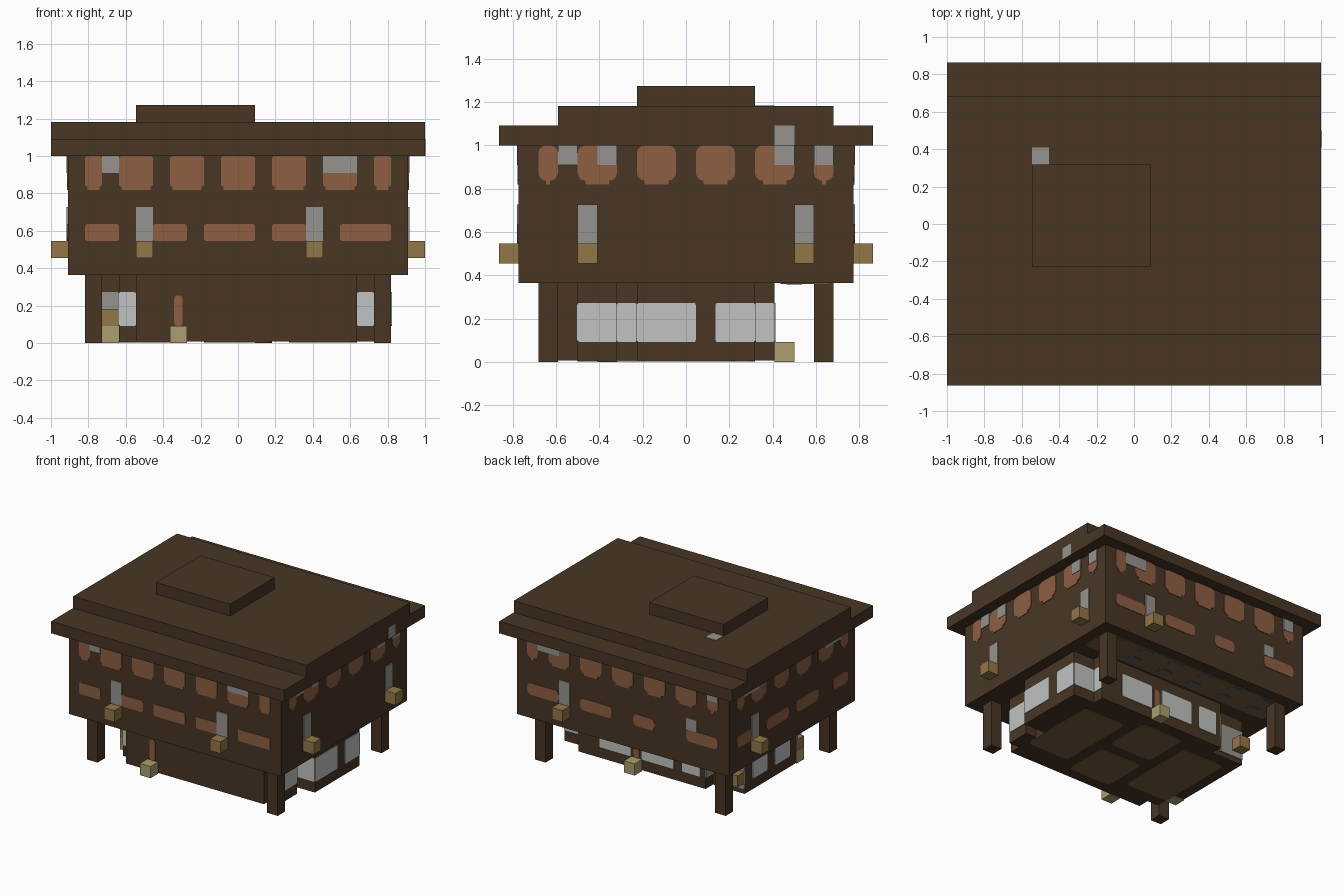
import bpy, bmesh, math
from mathutils import Vector

cube = bpy.data.objects.get("Cube")
if cube:
    bpy.data.objects.remove(cube, do_unlink=True)

U = 1 / 11  # size of one building block


def material(name, *rgb):
    m = bpy.data.materials.new(name)
    lin = [((c / 255 + 0.055) / 1.055) ** 2.4 for c in rgb] + [1]
    m.use_nodes = True
    m.diffuse_color = lin
    m.node_tree.nodes["Principled BSDF"].inputs["Base Color"].default_value = lin
    return m


WOOD = material("dark_wood", 72, 54, 37)
RUST = material("rust_shutter", 142, 94, 68)
GREY = material("stone_grey", 150, 148, 142)
GLASS = material("pale_glass", 192, 195, 193)
TAN = material("lantern_tan", 146, 119, 73)
SAND = material("lantern_sand", 172, 158, 111)
BOARD = material("floor_board", 118, 90, 60)
SLATE = material("slate", 96, 96, 97)


def grid(i, j, k):
    return Vector((i * U - 1, (j - 9.5) * U, k * U))


def finish(name, bm, mat):
    bmesh.ops.recalc_face_normals(bm, faces=bm.faces)
    me = bpy.data.meshes.new(name)
    bm.to_mesh(me)
    bm.free()
    me.materials.append(mat)
    ob = bpy.data.objects.new(name, me)
    bpy.context.collection.objects.link(ob)


def box(name, x, y, z, mat=WOOD):
    bm = bmesh.new()
    bmesh.ops.create_cube(bm, size=1)
    lo, hi = grid(x[0], y[0], z[0]), grid(x[1], y[1], z[1])
    for v in bm.verts:
        v.co = (lo + hi) / 2 + v.co * (hi - lo)
    finish(name, bm, mat)


def block(name, i, j, k, mat):
    box(name, (i, i + 1), (j, j + 1), (k, k + 1), mat)


# Each direction maps (along, up, depth) onto the block grid
SIDES = {
    "front": lambda p, a, b, d: grid(a, p - d, b),
    "back": lambda p, a, b, d: grid(a, p + d, b),
    "right": lambda p, a, b, d: grid(p + d, a, b),
    "left": lambda p, a, b, d: grid(p - d, a, b),
    "up": lambda p, a, b, d: grid(a, b, p + d),
    "down": lambda p, a, b, d: grid(a, b, p - d),
}


def panel(name, side, plane, a, b, mat, r=0, depth=0.05):
    """Thin plate with optional rounded corners."""
    pts = []
    for n, (ca, cb) in enumerate([(a[1] - r, b[1] - r), (a[0] + r, b[1] - r),
                                  (a[0] + r, b[0] + r), (a[1] - r, b[0] + r)]):
        for s in range(4 if r else 1):
            t = (n + s / 3) * math.pi / 2
            pts.append((ca + r * math.cos(t), cb + r * math.sin(t)))
    bm = bmesh.new()
    rings = [[bm.verts.new(SIDES[side](plane, u, v, d)) for u, v in pts]
             for d in (0, depth)]
    for ring in rings:
        bm.faces.new(ring)
    for n in range(len(pts)):
        m = (n + 1) % len(pts)
        bm.faces.new((rings[0][n], rings[0][m], rings[1][m], rings[1][n]))
    finish(name, bm, mat)


def patch(side, plane, a, b, mat=GREY):
    panel("grey_patch", side, plane, a, b, mat, depth=0.08)


# Roof and upper storey
box("roof_eaves", (0, 22), (0, 19), (11, 12))
box("roof_slab", (0, 22), (3, 17), (12, 13))
box("roof_cap", (5, 12), (7, 13), (13, 14))
box("upper_storey", (1, 21), (1, 18), (4, 11))

# Ground storey with stepped plan, and corner posts
for x, y in [((5, 18), (3, 4)), ((4, 19), (4, 6)), ((3, 18), (6, 7)),
             ((3, 20), (7, 13)), ((6, 18), (13, 14))]:
    box("ground_storey", x, y, (0.08, 4))
for i in (2, 19):
    for j in (2, 16):
        box("corner_post", (i, i + 1), (j, j + 1), (0, 4))

# Upper shutters
long_row = [(2, 3), (4, 6), (7, 9), (10, 12), (13, 15), (16, 18), (19, 20)]
short_row = [(2, 3), (4, 6), (7, 9), (10, 12), (13, 15), (16, 17)]
for side, plane, row, r in [("front", 1, long_row, 0.15), ("back", 18, long_row, 0.35),
                            ("right", 21, short_row, 0.4), ("left", 1, short_row, 0.4)]:
    for a in row:
        panel("upper_shutter", side, plane, a, (9.2, 11), RUST, r)
        panel("upper_shutter_sill", side, plane, (a[0] + r, a[1] - r), (9, 9.3), RUST)

# Lower shutters
for side, plane, row, r in [
        ("front", 1, [(2, 4), (6, 8), (9, 12), (13, 15), (17, 20)], 0.15),
        ("back", 18, [(2, 5), (8, 10), (12, 15), (17, 20)], 0.35),
        ("left", 1, [(2, 4), (6, 9), (10, 13), (15, 17)], 0.35)]:
    for a in row:
        panel("lower_shutter", side, plane, a, (6, 7), RUST, r)

# Wall lanterns with stone backing above
for side, plane, i, j in [("front", 1, 5, 0), ("front", 1, 15, 0), ("back", 18, 16, 18),
                          ("right", 21, 21, 4), ("right", 21, 21, 15), ("left", 1, 0, 14)]:
    block("wall_lantern", i, j, 5, TAN)
    a = i if side in ("front", "back") else j
    patch(side, plane, (a, a + 1), (6, 8))

# Weathered patches below the eaves
for side, plane, row in [("front", 1, [(3, 4), (16, 18)]),
                         ("back", 18, [(17, 19), (2, 3)]),
                         ("right", 21, [(3, 4), (5, 6), (14, 15), (16, 17)]),
                         ("left", 1, [(3, 5), (14, 16)])]:
    for a in row:
        patch(side, plane, a, (10, 11))
patch("right", 21.95, (14, 15), (11, 12))
patch("back", 18, (4, 5), (7, 8))
patch("up", 12.95, (5, 6), (13, 14))

# Ground storey windows
for side, plane, a in [
        ("front", 4, (4, 5)), ("front", 4, (18, 19)), ("front", 7, (18, 20)),
        ("right", 19, (4, 6)), ("right", 18, (6, 7)), ("right", 20, (7, 10)),
        ("right", 20, (11, 13)), ("right", 18, (13, 14)), ("back", 13, (18, 20)),
        ("back", 14, (13, 16)), ("back", 14, (9, 12)), ("back", 14, (6.5, 8.2)),
        ("left", 3, (7, 9)), ("left", 3, (10, 12)), ("left", 4, (4, 6))]:
    panel("ground_window", side, plane, a, (1, 3), GLASS, 0.12)
patch("front", 6, (3, 4), (2, 3))
patch("back", 13, (3, 5.2), (0.5, 3))
patch("left", 6, (13, 14), (1, 3))

# Ground lanterns and painted torches
for i, j, k, mat in [(7, 2, 0, SAND), (3, 5, 0, SAND), (12, 14, 0, SAND),
                     (3, 5, 1, TAN), (3, 13, 1, TAN)]:
    block("ground_lantern", i, j, k, mat)
panel("front_torch", "front", 3, (7.25, 7.75), (1, 2.8), RUST, 0.2)
panel("back_torch", "back", 14, (12.25, 12.75), (1, 2.8), RUST, 0.2)

# Undersides: boards and slate spots
panel("upper_floor_boards", "down", 4, (2, 20), (14.3, 17), BOARD, 0.3)
for i in range(3, 20, 3):
    for j in (14.6, 16):
        panel("slate_spot", "down", 4, (i, i + 1.2), (j, j + 0.8), SLATE, 0.3, 0.08)
for x, y in [((4, 8), (5, 12)), ((9, 13), (4, 8)), ((9, 13), (9, 13)), ((14, 18), (5, 12))]:
    panel("ground_floor_boards", "down", 0.08, x, y, BOARD, 0.4)
